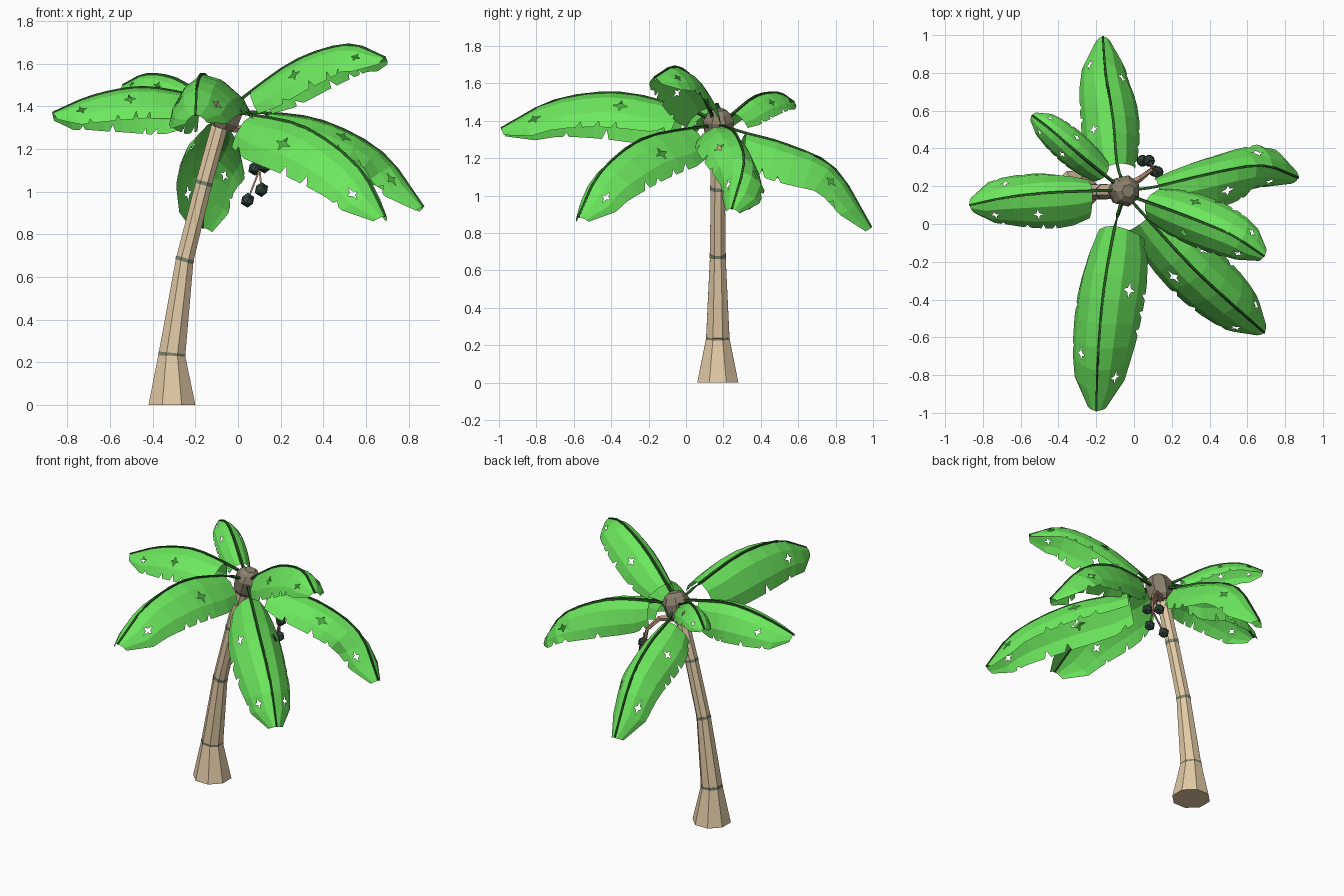
import bpy, bmesh, math, random
from mathutils import Vector as V, Matrix

if "Cube" in bpy.data.objects:
    bpy.data.objects.remove(bpy.data.objects["Cube"])

random.seed(4)
Z = V((0, 0, 1))


def mat(name, col):
    m = bpy.data.materials.new(name)
    m.diffuse_color = (*col, 1)
    m.use_nodes = True
    m.node_tree.nodes["Principled BSDF"].inputs["Base Color"].default_value = m.diffuse_color
    return m


BARK = mat("bark", (0.76, 0.59, 0.38))
BAND = mat("bark_band", (0.20, 0.23, 0.16))
CROWN = mat("crown", (0.26, 0.22, 0.15))
LEAF = mat("leaf", (0.15, 0.80, 0.11))
RIB = mat("rib", (0.02, 0.11, 0.015))
TWIG = mat("twig", (0.45, 0.27, 0.18))
FRUIT = mat("fruit", (0.03, 0.06, 0.045))


def finish(name, bm, material):
    me = bpy.data.meshes.new(name)
    bm.to_mesh(me)
    bm.free()
    me.materials.append(material)
    ob = bpy.data.objects.new(name, me)
    bpy.context.collection.objects.link(ob)
    return ob


def loft(name, rings, material, sides=8, start_axis=None):
    """Closed tube through (centre, radius) rings, each square to the path."""
    bm, rows = bmesh.new(), []
    cs = [V(c) for c, _ in rings]
    for i, (c, r) in enumerate(rings):
        ax = cs[min(i + 1, len(cs) - 1)] - cs[max(i - 1, 0)]
        if i == 0 and start_axis:
            ax = start_axis
        ax.normalize()
        ref = V((0, 1, 0)) if abs(ax.y) < 0.9 else V((1, 0, 0))
        a = ref.cross(ax).normalized()
        b = ax.cross(a)
        ang = [2 * math.pi * (k + 0.5) / sides for k in range(sides)]
        rows.append([bm.verts.new(cs[i] + (a * math.cos(t) + b * math.sin(t)) * r) for t in ang])
    for p, q in zip(rows, rows[1:]):
        for k in range(sides):
            j = (k + 1) % sides
            bm.faces.new((p[k], p[j], q[j], q[k]))
    bm.faces.new(rows[0][::-1])
    bm.faces.new(rows[-1])
    return finish(name, bm, material)


# Leaning trunk with bands at its joints
loft("trunk", [((-.31, .17, 0), .119), ((-.31, .17, .235), .068), ((-.25, .17, .68), .045),
               ((-.16, .17, 1.04), .042), ((-.08, .17, 1.33), .042)], BARK, start_axis=Z.copy())
for i, (x, z, r, lean) in enumerate([(-.31, .235, .069, .1), (-.25, .68, .047, -.3), (-.16, 1.04, .044, -.27)]):
    d = V((abs(lean), 0, 1)).normalized() * .009
    c = V((x, .17, z))
    loft(f"trunk_band_{i+1}", [(c - d, r), (c + d, r)], BAND)

# Faceted crown on the trunk axis
axis = V((.27, 0, 1)).normalized()
mid = V((-.053, .175, 1.378))
loft("crown", [(mid + axis * h, r) for h, r in
               [(-.085, .055), (-.055, .077), (.025, .085), (.065, .062), (.085, .035)]], CROWN, 7)


def spline(pts, t):
    """Catmull-Rom point, t counted in control points."""
    p = [pts[0] * 2 - pts[1]] + pts + [pts[-1] * 2 - pts[-2]]
    i = min(int(t), len(pts) - 2)
    f = t - i
    a, b, c, d = p[i:i + 4]
    return .5 * (2 * b + (c - a) * f + (2 * a - 5 * b + 4 * c - d) * f * f + (3 * b - a - 3 * c + d) * f ** 3)


def half_width(t):
    prof = [(0, .76), (.13, .97), (.3, 1.07), (.5, 1), (.7, .87), (.875, .68), (1, .24)]
    for (a, x), (b, y) in zip(prof, prof[1:]):
        if t <= b:
            return x + (y - x) * (t - a) / (b - a)
    return prof[-1][1]


def star_hole(bm, q):
    """Fill a quad while leaving a four-pointed star open in it."""
    c = sum((v.co for v in q), V()) / 4
    inner = [bm.verts.new(c.lerp(v.co, .18)) for v in q]
    tips = [bm.verts.new(c.lerp((q[i].co + q[(i + 1) % 4].co) / 2, .7)) for i in range(4)]
    for i in range(4):
        j = (i + 1) % 4
        bm.faces.new((q[i], q[j], inner[j], tips[i], inner[i]))


def torn_quad(bm, a, b, c, d):
    """Quad whose outer edge b-c carries a V-shaped tear."""
    f = random.uniform(.35, .65)
    n1 = bm.verts.new(b.co.lerp(c.co, f - .17))
    n2 = bm.verts.new(b.co.lerp(c.co, f + .17))
    apex = bm.verts.new(b.co.lerp(c.co, f - .1).lerp(a.co.lerp(d.co, f - .1), random.uniform(.3, .6)))
    bm.faces.new((a, b, n1, apex))
    bm.faces.new((a, apex, d))
    bm.faces.new((apex, n2, c, d))


def frond(name, pts, width, roll):
    pts = [V(p) for p in pts]
    N, rows = 8, []
    bm = bmesh.new()
    for i in range(N + 1):
        t = i / N
        u = 1 + t * (len(pts) - 2)
        p = spline(pts, u)
        tan = (spline(pts, min(u + .05, len(pts) - 1)) - spline(pts, u - .05)).normalized()
        left = Z.cross(tan).normalized()
        up = tan.cross(left)
        w = width * half_width(t)
        row = {0: bm.verts.new(p)}
        for s in (1, -1):
            q = p.copy()
            for k, (seg, ang) in enumerate([(.3, 29), (.4, 54), (.3, 74)]):
                # the roll fades and the section opens towards the tip
                a = math.radians(ang - 10 * t * t - s * roll * (1 - .7 * t))
                q = q + (left * s * math.cos(a) - up * math.sin(a)) * w * seg
                row[s * (k + 1)] = bm.verts.new(q)
        rows.append(row)
    for s in (1, -1):
        holes = {random.choice((2, 3)), 6} if s * roll >= 0 else {5}
        tears = set(random.sample(range(0, N - 1), 4))
        for i in range(N):
            for k in range(3):
                q = [rows[i][s * k], rows[i][s * (k + 1)], rows[i + 1][s * (k + 1)], rows[i + 1][s * k]]
                if k == 1 and i in holes:
                    star_hole(bm, q)
                elif k == 2 and i in tears:
                    torn_quad(bm, *q)
                else:
                    bm.faces.new(q)
    bmesh.ops.recalc_face_normals(bm, faces=bm.faces)
    finish(name + "_blade", bm, LEAF)
    M = 12
    loft(name + "_rib", [(spline(pts, (len(pts) - 1) * i / M), .011 - .004 * i / M) for i in range(M + 1)], RIB, 4)


# Seven drooping fronds: root, then four midrib points; width; roll in degrees
frond("back_frond", [(-.05, .2, 1.37), (-.09, .32, 1.335), (-.11, .55, 1.27), (-.15, .8, 1.14), (-.165, .992, .83)], .25, 8)
frond("back_left_frond", [(-.08, .2, 1.4), (-.15, .255, 1.44), (-.29, .37, 1.53), (-.43, .49, 1.55), (-.54, .575, 1.5)], .15, 0)
frond("left_frond", [(-.09, .18, 1.42), (-.22, .175, 1.455), (-.45, .165, 1.49), (-.68, .14, 1.45), (-.87, .1, 1.37)], .24, 18)
frond("front_frond", [(-.06, .13, 1.41), (-.1, -.01, 1.47), (-.16, -.35, 1.55), (-.19, -.7, 1.51), (-.2, -.99, 1.36)], .29, 15)
frond("front_right_frond", [(-.02, .13, 1.37), (.07, .03, 1.36), (.32, -.24, 1.3), (.56, -.46, 1.12), (.69, -.575, .885)], .265, 0)
frond("upper_right_frond", [(-.02, .15, 1.4), (.06, .12, 1.47), (.28, .04, 1.62), (.52, -.06, 1.69), (.69, -.17, 1.63)], .22, 0)
frond("right_frond", [(-.01, .18, 1.37), (.13, .2, 1.37), (.4, .265, 1.33), (.68, .31, 1.18), (.87, .245, .93)], .225, -24)

# Fruit branch with hanging fruits
loft("fruit_branch", [((-.06, .19, 1.3), .022), ((.03, .24, 1.29), .018), ((.09, .285, 1.22), .012),
                      ((.1, .3, 1.1), .007)], TWIG, 5)
for i, (p, top) in enumerate([((.045, .335, .96), 1.1), ((.11, .28, 1.01), 1.12),
                              ((.08, .335, 1.11), 1.2), ((.125, .275, 1.12), 1.2)]):
    loft(f"fruit_stalk_{i+1}", [((.1, .3, top), .006), (p, .006)], TWIG, 4)
    bm = bmesh.new()
    bmesh.ops.create_icosphere(bm, subdivisions=1, radius=.035, matrix=Matrix.Translation(p))
    finish(f"fruit_{i+1}", bm, FRUIT)
